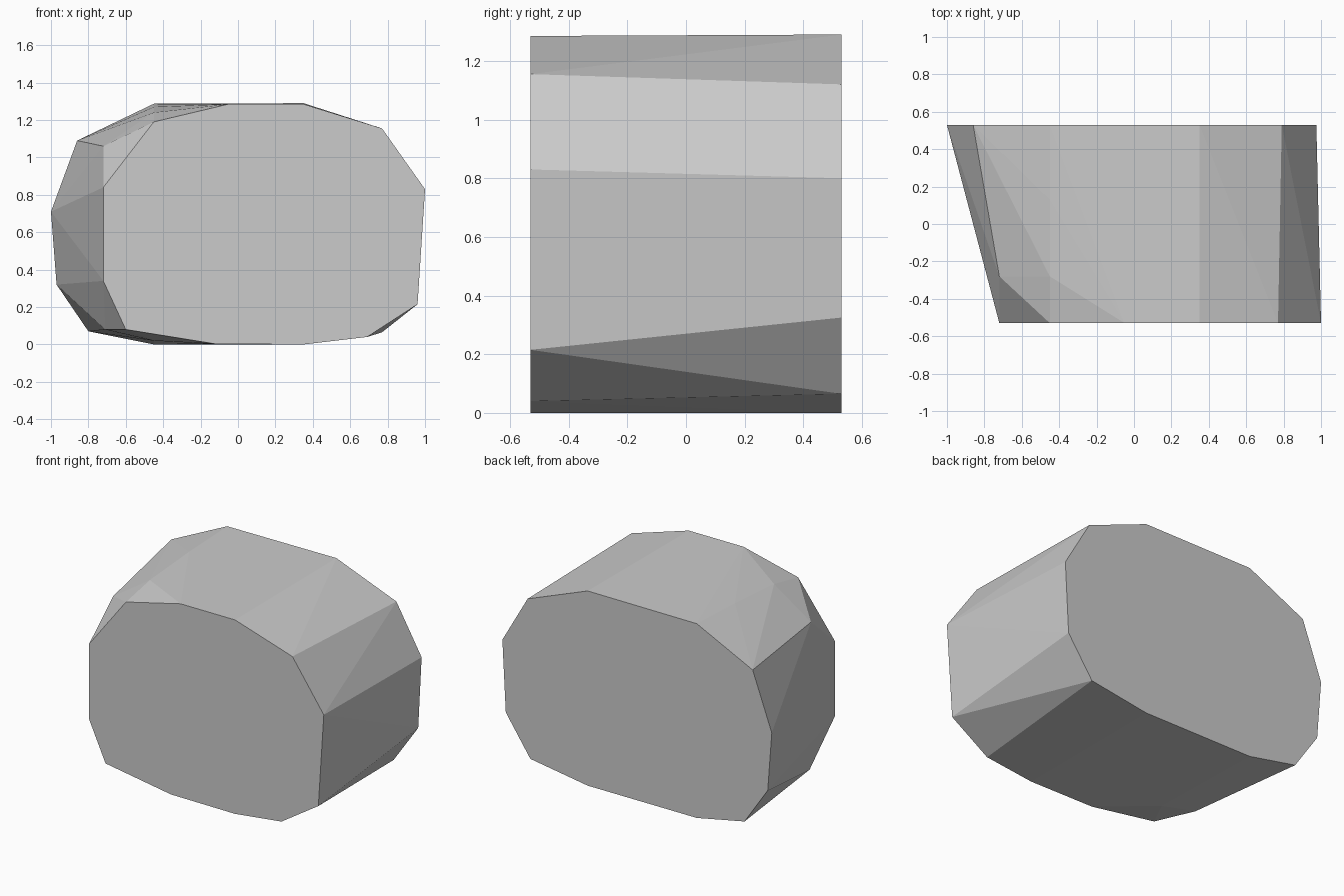
import bpy
import bmesh
import math

if "Cube" in bpy.data.objects:
    bpy.data.objects.remove(bpy.data.objects["Cube"])

# Flat end outlines (x, z), front and back
FRONT = [(-0.72, 0.84), (-0.45, 1.19), (-0.05, 1.285), (0.35, 1.285),
         (0.77, 1.155), (1.0, 0.83), (0.96, 0.215), (0.69, 0.04),
         (0.35, 0.0), (-0.12, 0.003), (-0.60, 0.08), (-0.72, 0.34)]
BACK = [(-1.0, 0.71), (-0.86, 1.09), (-0.45, 1.287), (0.35, 1.29),
        (0.79, 1.12), (0.975, 0.80), (0.95, 0.325), (0.77, 0.065),
        (0.35, 0.0), (-0.45, 0.0), (-0.80, 0.07), (-0.97, 0.32)]
# Chipped corners along the slanted left side (x, y, z)
CHIPS = [(-0.72, -0.28, 1.06), (-0.45, -0.28, 1.24), (-0.45, 0.13, 1.27),
         (-0.71, -0.28, 0.08), (-0.45, -0.28, 0.02)]
HALF_DEPTH = 0.53

# Stone block: convex shell around the outlines and chips
bm = bmesh.new()
for outline, y in ((FRONT, -HALF_DEPTH), (BACK, HALF_DEPTH)):
    for x, z in outline:
        bm.verts.new((x, y, z))
for co in CHIPS:
    bm.verts.new(co)
bmesh.ops.convex_hull(bm, input=bm.verts[:])
bmesh.ops.dissolve_limit(bm, angle_limit=math.radians(0.5),
                         verts=bm.verts[:], edges=bm.edges[:])
bmesh.ops.recalc_face_normals(bm, faces=bm.faces[:])
mesh = bpy.data.meshes.new("stone_block")
bm.to_mesh(mesh)
bm.free()

# Plain grey stone
grey = bpy.data.materials.new("stone_grey")
grey.diffuse_color = (0.6, 0.6, 0.6, 1.0)
grey.use_nodes = True
grey.node_tree.nodes["Principled BSDF"].inputs["Base Color"].default_value = grey.diffuse_color
mesh.materials.append(grey)
block = bpy.data.objects.new("stone_block", mesh)
bpy.context.collection.objects.link(block)
